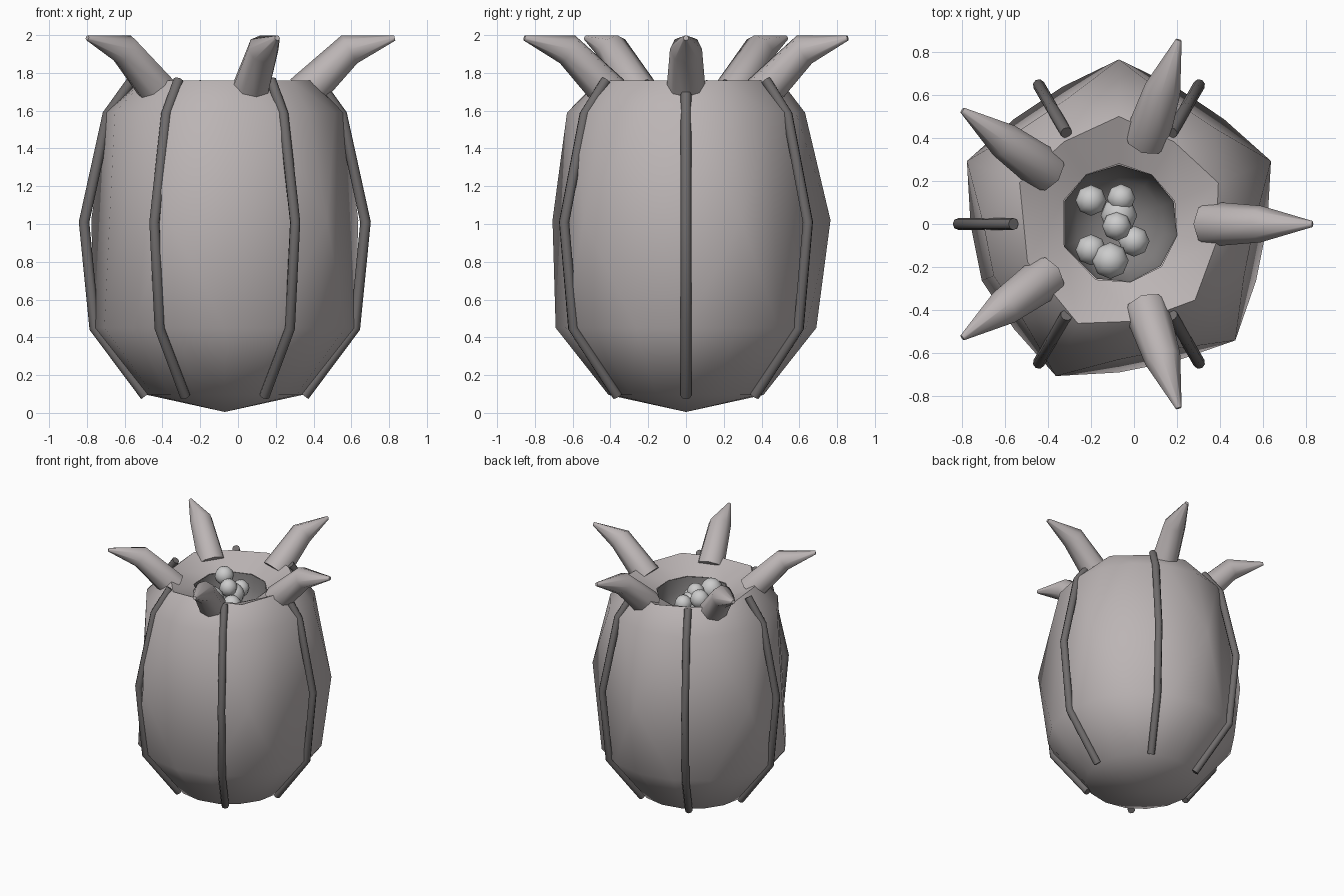
import bpy, bmesh, math
from mathutils import Vector, Matrix

if "Cube" in bpy.data.objects:
    bpy.data.objects.remove(bpy.data.objects["Cube"])

CX = -0.07  # axis of the pod
BASE = [90, 22.5, -45, -112.5, -202.5]          # main facet corners
MIDS = [56.25, -11.25, -78.75, -157.5, -236.25]  # corners between them


def material(name, c):
    m = bpy.data.materials.new(name)
    m.diffuse_color = (*c, 1)
    m.use_nodes = True
    m.node_tree.nodes["Principled BSDF"].inputs["Base Color"].default_value = m.diffuse_color
    return m


shell_mat = material("shell_grey", (0.5, 0.46, 0.46))
rib_mat = material("rib_grey", (0.16, 0.15, 0.15))
pit_mat = material("pit_grey", (0.22, 0.21, 0.21))
seed_mat = material("seed_grey", (0.55, 0.58, 0.57))


def polar(r, deg, z):
    a = math.radians(deg)
    return Vector((CX + r * math.cos(a), r * math.sin(a), z))


def finish(bm, name, mat, angle=50, recalc=True):
    if recalc:
        bmesh.ops.recalc_face_normals(bm, faces=bm.faces)
    me = bpy.data.meshes.new(name)
    bm.to_mesh(me)
    bm.free()
    ob = bpy.data.objects.new(name, me)
    bpy.context.collection.objects.link(ob)
    me.materials.append(mat)
    bpy.ops.object.select_all(action='DESELECT')
    ob.select_set(True)
    bpy.context.view_layer.objects.active = ob
    bpy.ops.object.shade_smooth_by_angle(angle=math.radians(angle))
    return ob


def rim_ring(bm, r_base, r_mid, z):
    pts = sorted([(a, r_base) for a in BASE] + [(a, r_mid) for a in MIDS])
    return [bm.verts.new(polar(r, a, z)) for a, r in pts]


def loft(bm, rings):
    for lo, hi in zip(rings, rings[1:]):
        n = len(lo)
        for i in range(n):
            bm.faces.new((lo[i], lo[(i + 1) % n], hi[(i + 1) % n], hi[i]))


def tube(name, path, deg, sides, mat):
    """Mitred tube along (radius, height, thickness) points, turned about the axis."""
    bm = bmesh.new()
    side = Vector((0, 1, 0))
    pts = [Vector((r, 0, z)) for r, z, _ in path]
    rings = []
    for i, p in enumerate(pts):
        d = Vector()
        if i > 0:
            d += (p - pts[i - 1]).normalized()
        if i < len(pts) - 1:
            d += (pts[i + 1] - p).normalized()
        up = side.cross(d.normalized())
        rings.append([bm.verts.new(p + path[i][2] * (
            math.cos(2 * math.pi * k / sides) * side +
            math.sin(2 * math.pi * k / sides) * up)) for k in range(sides)])
    loft(bm, rings)
    bm.faces.new(rings[0])
    bm.faces.new(rings[-1])
    bm.transform(Matrix.Translation((CX, 0, 0)) @ Matrix.Rotation(math.radians(deg), 4, 'Z'))
    return finish(bm, name, mat)


# Outer shell: hull of coarse rings, opened at the top
bm = bmesh.new()
bm.verts.new((CX, 0, 0.005))
for r, z in ((0.41, 0.095), (0.69, 0.45), (0.63, 1.59)):
    for k in range(16):
        bm.verts.new(polar(r, k * 22.5, z))
for a in BASE:
    bm.verts.new(polar(0.765, a, 1.02))
rim_ring(bm, 0.5, 0.46, 1.76)
bmesh.ops.convex_hull(bm, input=bm.verts)
bmesh.ops.delete(bm, geom=[f for f in bm.faces if min(v.co.z for v in f.verts) > 1.75],
                 context='FACES')
bmesh.ops.delete(bm, geom=[v for v in bm.verts if not v.link_faces], context='VERTS')
finish(bm, "pod_shell", shell_mat, 60, recalc=False)

# Funnel lip sloping inward from the rim
bm = bmesh.new()
loft(bm, [rim_ring(bm, 0.28, 0.275, 1.67), rim_ring(bm, 0.5, 0.46, 1.76)])
for f in bm.faces:
    f.normal_update()
    if f.normal.z < 0:
        f.normal_flip()
finish(bm, "inner_lip", shell_mat, recalc=False)

# Dark bowl below the lip
bm = bmesh.new()
rings = [rim_ring(bm, r, r, z) for r, z in ((0.1, 1.39), (0.21, 1.45), (0.265, 1.56), (0.275, 1.67))]
loft(bm, rings)
bm.faces.new(rings[0])
bmesh.ops.recalc_face_normals(bm, faces=bm.faces)
bmesh.ops.reverse_faces(bm, faces=bm.faces)
finish(bm, "pit_bowl", pit_mat, recalc=False)

# Ribs running up the shell
rib_path = [(0.42, 0.09, 0.028), (0.69, 0.45, 0.028), (0.745, 1.01, 0.028),
            (0.62, 1.58, 0.028), (0.49, 1.76, 0.028)]
for k in range(6):
    tube(f"rib_{k + 1}", rib_path, 60 * k, 8, rib_mat)

# Bent horns around the rim
horn_path = [(0.42, 1.69, 0.105), (0.66, 1.925, 0.085), (0.9, 1.985, 0.014)]
for k in range(5):
    tube(f"horn_{k + 1}", horn_path, 72 * k, 8, shell_mat)

# Cluster of seeds in the pit
seeds = [(-0.20, 0.11, 1.69, 0.072), (-0.06, 0.12, 1.62, 0.066), (-0.08, -0.01, 1.67, 0.068),
         (-0.07, 0.04, 1.60, 0.085), (0.0, -0.08, 1.58, 0.072), (-0.20, -0.12, 1.60, 0.072),
         (-0.11, -0.17, 1.64, 0.085)]
for i, (x, y, z, r) in enumerate(seeds):
    bm = bmesh.new()
    bmesh.ops.create_uvsphere(bm, u_segments=8, v_segments=6, radius=r,
                              matrix=Matrix.Translation((x, y, z)))
    finish(bm, f"seed_{i + 1}", seed_mat, 60)
